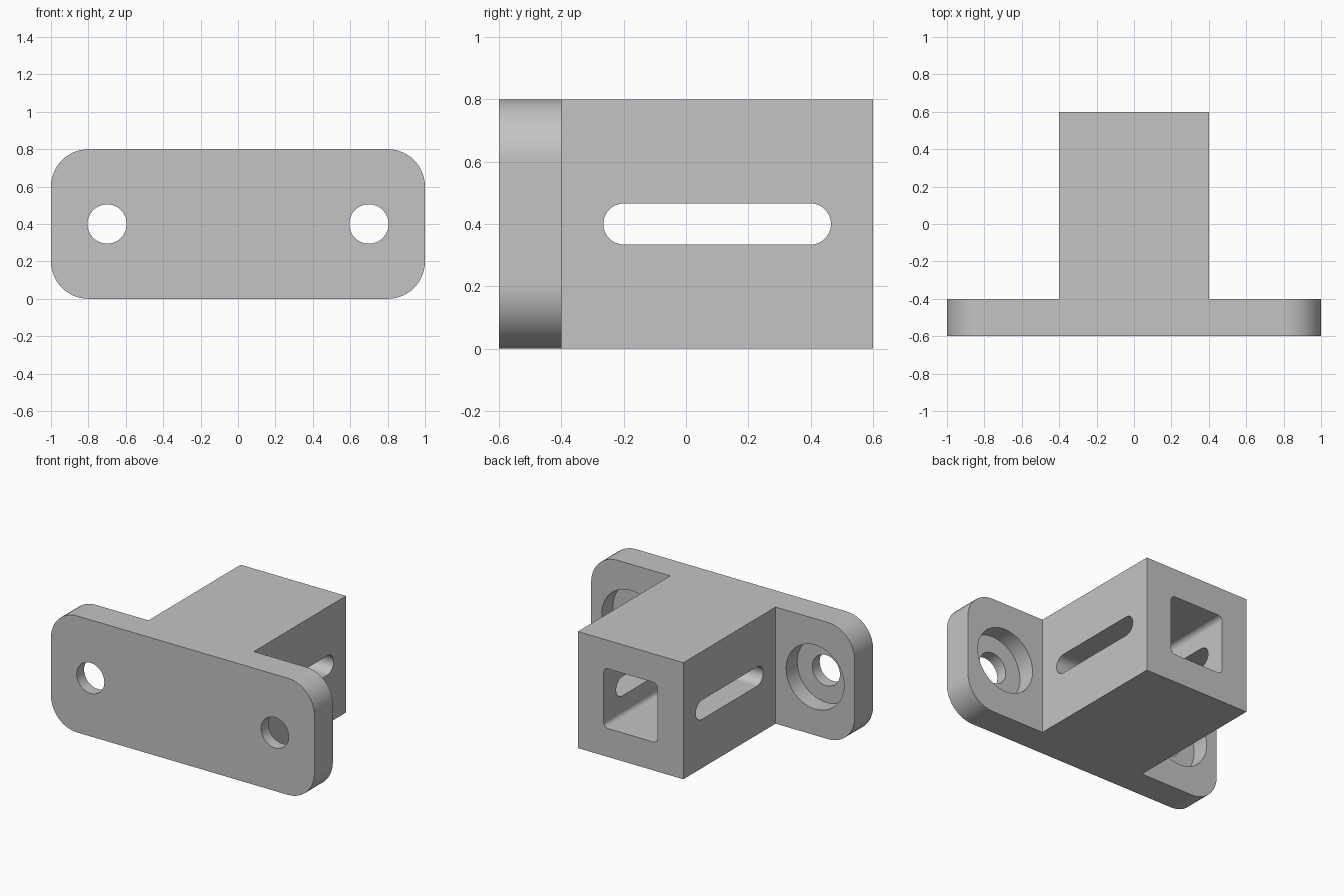
import bpy
import bmesh
import math

if "Cube" in bpy.data.objects:
    bpy.data.objects.remove(bpy.data.objects["Cube"], do_unlink=True)

MID_Z = 0.4
CORNER_STEPS = 12

grey = bpy.data.materials.new("plain grey")
grey.use_nodes = True
colour = (0.55, 0.55, 0.55, 1)
grey.diffuse_color = colour
grey.node_tree.nodes["Principled BSDF"].inputs["Base Color"].default_value = colour


def prism(name, width, height, radius, start, end, centre=0, axis="y"):
    """Rounded rectangle at mid height, extruded along y or x."""
    bm = bmesh.new()
    verts = []
    for corner, (sx, sz) in enumerate([(1, 1), (-1, 1), (-1, -1), (1, -1)]):
        for step in range(CORNER_STEPS + 1):
            a = (corner + step / CORNER_STEPS) * math.pi / 2
            u = centre + sx * (width / 2 - radius) + radius * math.cos(a)
            z = MID_Z + sz * (height / 2 - radius) + radius * math.sin(a)
            verts.append(bm.verts.new((u, start, z) if axis == "y" else (start, u, z)))
    bmesh.ops.remove_doubles(bm, verts=verts, dist=1e-5)
    face = bm.faces.new([v for v in verts if v.is_valid])
    side = bmesh.ops.extrude_face_region(bm, geom=[face])["geom"]
    shift = end - start
    bmesh.ops.translate(bm, verts=[g for g in side if isinstance(g, bmesh.types.BMVert)],
                        vec=(0, shift, 0) if axis == "y" else (shift, 0, 0))
    bmesh.ops.recalc_face_normals(bm, faces=bm.faces)
    mesh = bpy.data.meshes.new(name)
    bm.to_mesh(mesh)
    bm.free()
    mesh.materials.append(grey)
    obj = bpy.data.objects.new(name, mesh)
    bpy.context.collection.objects.link(obj)
    return obj


def combine(body, tool, operation):
    """Apply a boolean and discard the tool."""
    mod = body.modifiers.new("boolean", "BOOLEAN")
    mod.operation = operation
    mod.solver = "EXACT"
    mod.object = tool
    bpy.context.view_layer.objects.active = body
    bpy.ops.object.modifier_apply(modifier=mod.name)
    bpy.data.objects.remove(tool, do_unlink=True)


# Flange plate joined to the square block behind it
bracket = prism("mounting_bracket", 2, 0.8, 0.2, -0.6, -0.4)
combine(bracket, prism("block", 0.8, 0.8, 0, -0.5, 0.6), "UNION")

# Square socket in the back end, and the slot through both side walls
combine(bracket, prism("socket", 0.41, 0.41, 0.035, -0.4, 0.7), "DIFFERENCE")
combine(bracket, prism("slot", 0.73, 0.132, 0.066, -0.5, 0.5, 0.1, "x"), "DIFFERENCE")

# Counterbored screw holes in both ears
for x in (-0.7, 0.7):
    combine(bracket, prism("screw_hole", 0.21, 0.21, 0.105, -0.7, -0.3, x), "DIFFERENCE")
    combine(bracket, prism("counterbore", 0.44, 0.44, 0.22, -0.52, -0.3, x), "DIFFERENCE")

# Smooth rounded walls, crisp edges
bpy.ops.object.select_all(action="DESELECT")
bracket.select_set(True)
bpy.context.view_layer.objects.active = bracket
bpy.ops.object.shade_smooth_by_angle(angle=math.radians(30))
weighted = bracket.modifiers.new("weighted normals", "WEIGHTED_NORMAL")
weighted.keep_sharp = True
